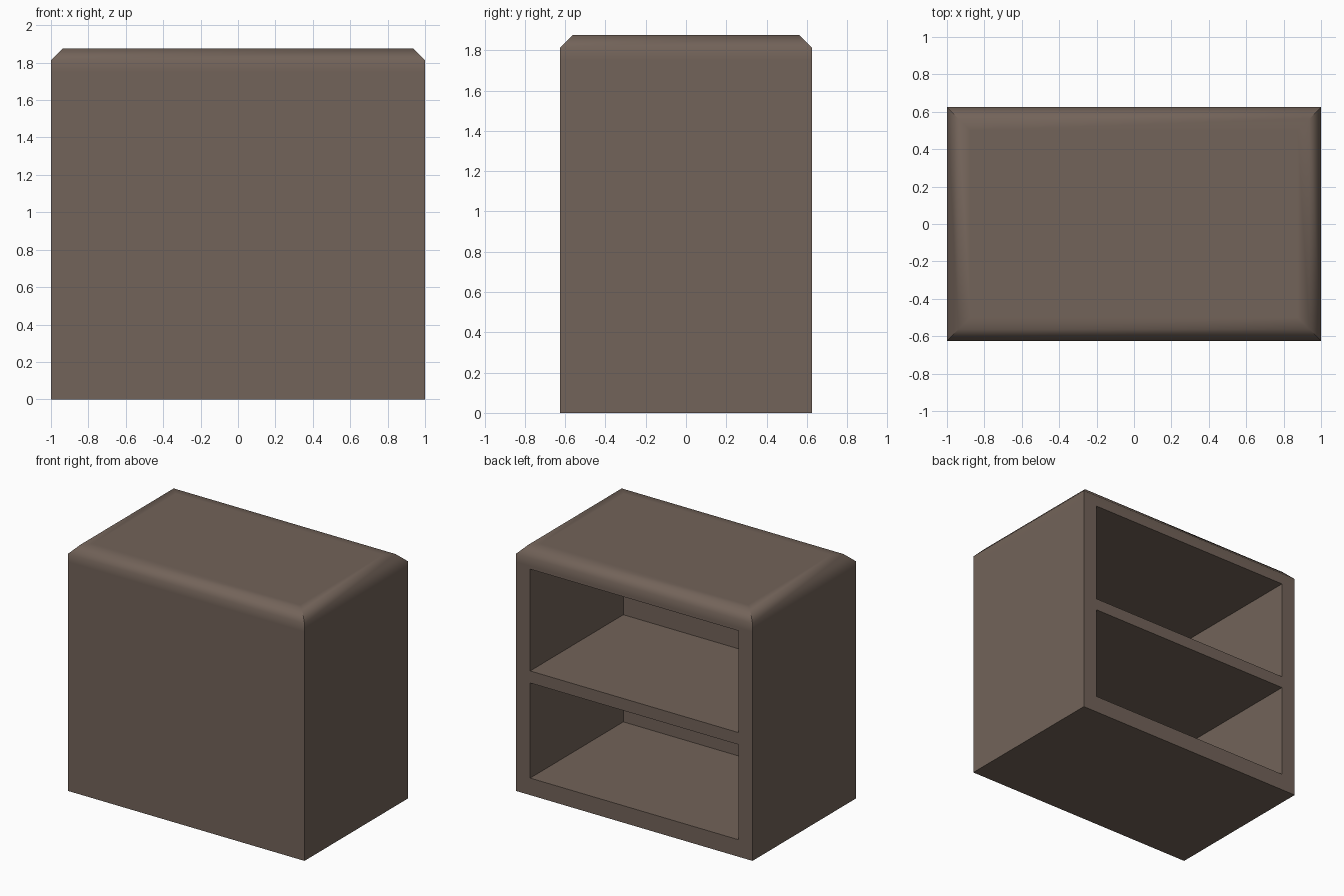
import bpy, bmesh, math

if "Cube" in bpy.data.objects:
    bpy.data.objects.remove(bpy.data.objects["Cube"])

W, D, H = 1.0, 0.625, 1.875   # half width, half depth, height
C = 0.0625                    # top chamfer

mat = bpy.data.materials.new("dark_wood")
mat.diffuse_color = (0.17, 0.125, 0.1, 1)
mat.use_nodes = True
mat.node_tree.nodes["Principled BSDF"].inputs["Base Color"].default_value = mat.diffuse_color


def loft(name, rings):
    """Closed solid through rectangular rings (half x, half y, z)."""
    bm = bmesh.new()
    loops = [[bm.verts.new((sx * x, sy * y, z))
              for sx, sy in ((-1, -1), (1, -1), (1, 1), (-1, 1))]
             for x, y, z in rings]
    for a, b in zip(loops, loops[1:]):
        for i in range(4):
            j = (i + 1) % 4
            bm.faces.new((a[i], a[j], b[j], b[i]))
    bm.faces.new(loops[0][::-1])
    bm.faces.new(loops[-1])
    mesh = bpy.data.meshes.new(name)
    bm.to_mesh(mesh)
    bm.free()
    obj = bpy.data.objects.new(name, mesh)
    bpy.context.collection.objects.link(obj)
    return obj


# Cabinet body; support loops keep the smooth chamfer shading near the edge
cabinet = loft("cabinet_body", [
    (W, D, 0), (W, D, H - 2 * C), (W, D, H - C),
    (W - C, D - C, H), (W - 2 * C, D - 2 * C, H)])
cabinet.data.materials.append(mat)
bpy.context.view_layer.objects.active = cabinet
cabinet.select_set(True)

# Two shelf compartments cut in from the back
for z0, z1 in ((0.13, 0.857), (0.949, 1.727)):
    cutter = loft("shelf_cutter", [(0.88, 0.6, z0), (0.88, 0.6, z1)])
    cutter.location.y = 0.1
    cutter.hide_render = True
    mod = cabinet.modifiers.new("shelf_opening", 'BOOLEAN')
    mod.operation = 'DIFFERENCE'
    mod.solver = 'EXACT'
    mod.object = cutter
    bpy.context.view_layer.update()
    bpy.ops.object.modifier_apply(modifier=mod.name)
    bpy.data.objects.remove(cutter)

bpy.ops.object.shade_smooth_by_angle(angle=math.radians(50))
